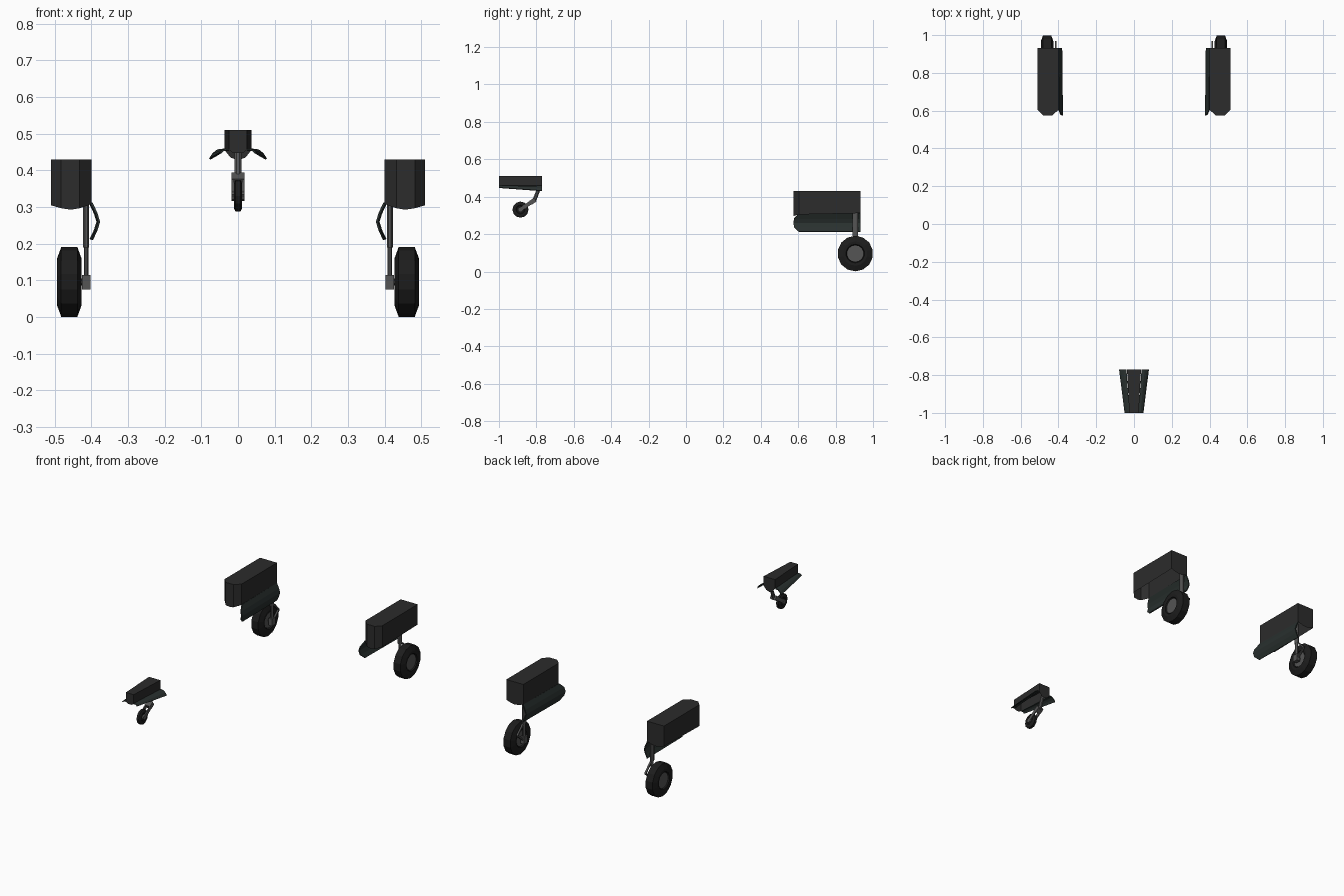
import bpy, bmesh, math
from mathutils import Vector

if "Cube" in bpy.data.objects:
    bpy.data.objects.remove(bpy.data.objects["Cube"])


def material(name, r, g, b):
    m = bpy.data.materials.new(name)
    m.diffuse_color = (r, g, b, 1)
    m.use_nodes = True
    m.node_tree.nodes["Principled BSDF"].inputs["Base Color"].default_value = m.diffuse_color
    return m


RUBBER = material("rubber", 0.012, 0.012, 0.012)
METAL = material("metal", 0.09, 0.09, 0.09)
BAY = material("bay", 0.025, 0.025, 0.025)
DOOR = material("door", 0.022, 0.03, 0.028)


def finish(name, bm, mat, mirror=False, thick=0):
    bmesh.ops.recalc_face_normals(bm, faces=bm.faces)
    me = bpy.data.meshes.new(name)
    bm.to_mesh(me)
    bm.free()
    ob = bpy.data.objects.new(name, me)
    bpy.context.collection.objects.link(ob)
    me.materials.append(mat)
    if thick:
        s = ob.modifiers.new("thickness", "SOLIDIFY")
        s.thickness, s.offset = thick, 0
    if mirror:
        ob.modifiers.new("mirror", "MIRROR")
    return ob


def lathe(name, profile, centre, n, mat, mirror=False):
    """Spin (x offset, radius) points round an x axis through centre."""
    bm = bmesh.new()
    c = Vector(centre)
    rings = []
    for x, r in profile:
        rings.append([bm.verts.new(c + Vector((x, r * math.sin(2 * math.pi * i / n),
                                               r * math.cos(2 * math.pi * i / n)))) for i in range(n)])
    for a, b in zip(rings, rings[1:]):
        for i in range(n):
            bm.faces.new((a[i], a[(i + 1) % n], b[(i + 1) % n], b[i]))
    bm.faces.new(rings[0])
    bm.faces.new(rings[-1])
    return finish(name, bm, mat, mirror)


def rod(name, p0, p1, rx, ry, n, mat, mirror=False):
    """Prism between two points; half sizes rx (along x) and ry (across)."""
    bm = bmesh.new()
    p0, p1 = Vector(p0), Vector(p1)
    d = (p1 - p0).normalized()
    u = Vector((1, 0, 0))
    if abs(d.x) > 0.9:
        u = Vector((0, 1, 0))
    v = d.cross(u)
    k = 1 / math.cos(math.pi / n) if n == 4 else 1
    rings = []
    for p in (p0, p1):
        rings.append([bm.verts.new(p + u * rx * k * math.cos(2 * math.pi * (i + .5) / n)
                                   + v * ry * k * math.sin(2 * math.pi * (i + .5) / n)) for i in range(n)])
    for i in range(n):
        j = (i + 1) % n
        bm.faces.new((rings[0][i], rings[0][j], rings[1][j], rings[1][i]))
    bm.faces.new(rings[0])
    bm.faces.new(rings[1])
    return finish(name, bm, mat, mirror)


def open_bay(name, outline, top, mat, mirror=False):
    """Roof and walls, open below; outline points are (x, y, bottom z)."""
    bm = bmesh.new()
    lo = [bm.verts.new(p) for p in outline]
    hi = [bm.verts.new((p[0], p[1], top)) for p in outline]
    n = len(lo)
    for i in range(n):
        j = (i + 1) % n
        bm.faces.new((lo[i], lo[j], hi[j], hi[i]))
    bm.faces.new(hi)
    return finish(name, bm, mat, mirror)


def panel(name, front, back, mat, thick):
    """Curved door between a front and a back cross-section."""
    bm = bmesh.new()
    a = [bm.verts.new(p) for p in front]
    b = [bm.verts.new(p) for p in back]
    for i in range(len(a) - 1):
        bm.faces.new((a[i], a[i + 1], b[i + 1], b[i]))
    return finish(name, bm, mat, True, thick)


# Main wheels
WC = (0.46, 0.905, 0.096)
lathe("main_tyre", [(-.024, .046), (-.032, .05), (-.033, .065), (-.022, .095),
                    (.022, .095), (.033, .065), (.032, .05), (.024, .046)], WC, 14, RUBBER, True)
lathe("main_hub", [(-.027, .044), (.027, .044)], WC, 14, METAL, True)

# Main legs, axle blocks and torque links
rod("main_leg_upper", (.414, .905, .19), (.414, .905, .42), .009, .017, 8, METAL, True)
rod("main_leg_lower", (.414, .905, .09), (.414, .905, .20), .007, .011, 8, METAL, True)
rod("main_axle_block", (.414, .905, .075), (.414, .905, .115), .012, .016, 4, METAL, True)
rod("main_axle", (.41, .905, .096), (.45, .905, .096), .010, .010, 8, METAL, True)
rod("torque_link_upper", (.414, .915, .19), (.414, .967, .14), .005, .004, 4, METAL, True)
rod("torque_link_lower", (.414, .915, .095), (.414, .967, .14), .005, .004, 4, METAL, True)

# Main wheel bays, open underneath with a chamfered nose
open_bay("main_bay", [(.40, .605, .308), (.432, .575, .297), (.456, .575, .293), (.482, .575, .297),
                      (.51, .605, .305), (.51, .932, .312), (.482, .932, .302), (.456, .932, .298),
                      (.432, .932, .302), (.40, .932, .312)], .43, BAY, True)

# Main bay doors hanging from the inner edge
arc = [(.399, .311, .605), (.386, .283, .577), (.379, .260, .575), (.386, .237, .577), (.398, .212, .605)]
panel("main_door", [(x, y, z) for x, z, y in arc],
      [(x + .004, .932, z) for x, z, y in arc], DOOR, .006)

# Small wheel with fork and bent leg
lathe("small_tyre", [(-.008, .02), (-.011, .024), (-.011, .034), (-.007, .043),
                     (.007, .043), (.011, .034), (.011, .024), (.008, .02)],
      (0, -.885, .331), 12, RUBBER)
lathe("small_axle", [(-.018, .014), (.018, .014)], (0, -.885, .331), 8, METAL)
rod("fork_arm", (.0145, -.893, .326), (.0145, -.822, .374), .003, .010, 4, METAL, True)
rod("fork_crown", (0, -.832, .367), (0, -.806, .384), .0175, .012, 4, METAL)
rod("small_leg", (0, -.814, .372), (0, -.782, .455), .010, .011, 8, METAL)
rod("small_leg_top", (0, -.782, .45), (0, -.782, .50), .010, .011, 8, METAL)

# Small wheel bay, open underneath, tapering to the front
open_bay("small_bay", [(-.025, -1, .457), (-.013, -1, .447), (.013, -1, .447), (.025, -1, .457),
                       (.037, -.77, .456), (.020, -.77, .435), (0, -.77, .428), (-.020, -.77, .435),
                       (-.037, -.77, .456)], .51, BAY)

# Pair of small bay doors swung outward
panel("small_door", [(.024, -1, .456), (.034, -1, .457), (.042, -1, .454), (.048, -1, .448)],
      [(.040, -.77, .457), (.056, -.77, .455), (.068, -.77, .445), (.077, -.77, .431)], DOOR, .005)
